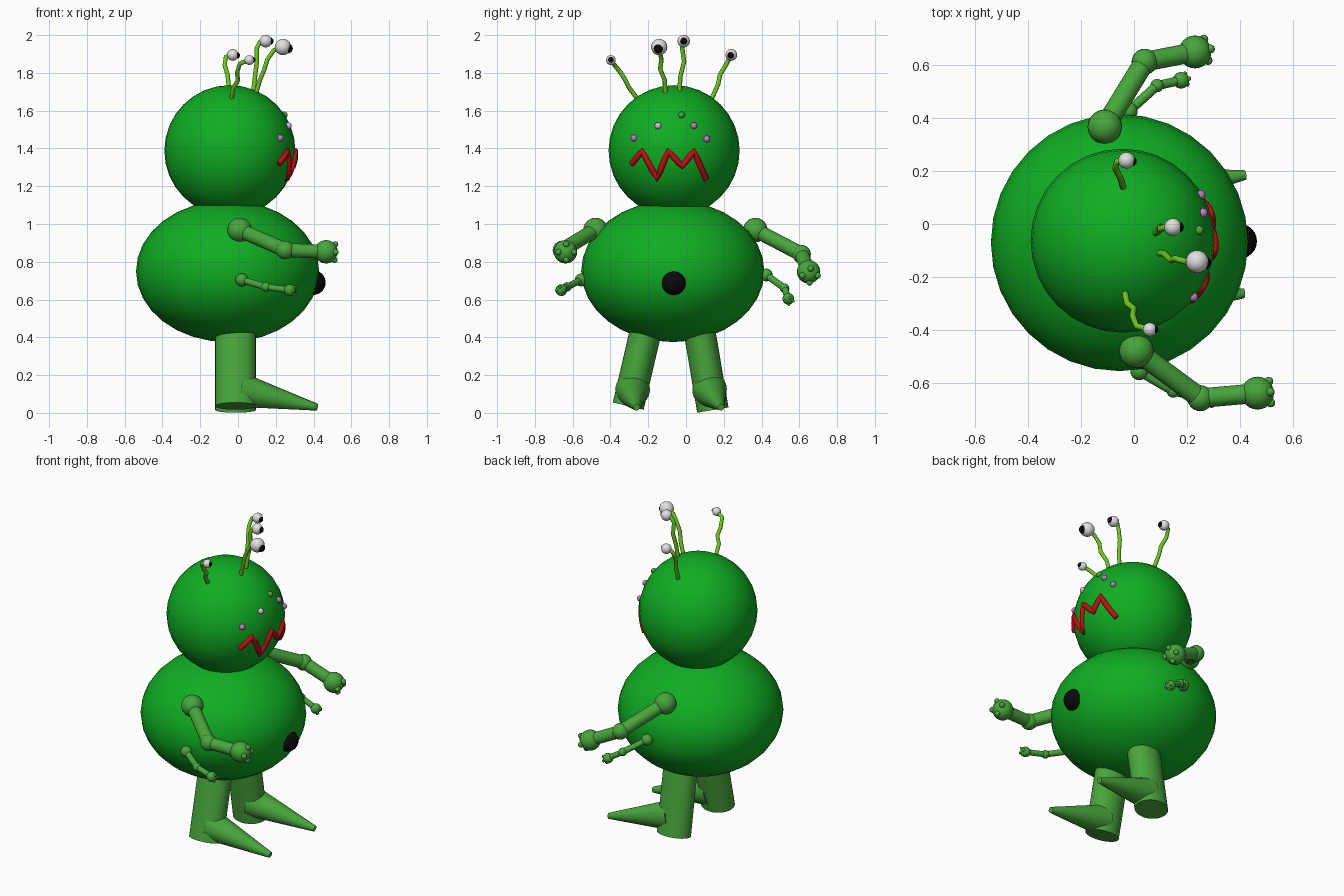
import bpy, bmesh, math
from mathutils import Vector, Matrix

if "Cube" in bpy.data.objects:
    bpy.data.objects.remove(bpy.data.objects["Cube"])


def mat(name, r, g, b):
    m = bpy.data.materials.new(name)
    m.diffuse_color = (r, g, b, 1)
    m.use_nodes = True
    m.node_tree.nodes["Principled BSDF"].inputs["Base Color"].default_value = m.diffuse_color
    return m


BODY = mat("bright green", 0.005, 0.42, 0.017)
LIMB = mat("leaf green", 0.065, 0.38, 0.045)
LIME = mat("lime", 0.16, 0.58, 0.015)
RED = mat("red", 0.58, 0.004, 0.006)
PINK = mat("pink", 0.55, 0.2, 0.55)
PALE = mat("pale pink", 0.72, 0.5, 0.7)
WHITE = mat("white", 0.75, 0.75, 0.75)
BLACK = mat("black", 0.003, 0.003, 0.003)

HEAD_C, HEAD_R = Vector((-0.043, -0.063, 1.388)), 0.347


def finish(bm, name, m):
    me = bpy.data.meshes.new(name)
    bm.to_mesh(me)
    bm.free()
    ob = bpy.data.objects.new(name, me)
    bpy.context.collection.objects.link(ob)
    me.materials.append(m)
    bpy.ops.object.select_all(action='DESELECT')
    ob.select_set(True)
    bpy.context.view_layer.objects.active = ob
    bpy.ops.object.shade_smooth_by_angle(angle=math.radians(40))
    return ob


def ball(name, c, r, m, seg=24):
    """UV sphere; r is a radius or three half-sizes."""
    r = r if isinstance(r, tuple) else (r, r, r)
    bm = bmesh.new()
    bmesh.ops.create_uvsphere(bm, u_segments=seg, v_segments=seg // 2, radius=1,
                              matrix=Matrix.Translation(c) @ Matrix.Diagonal((*r, 1)))
    return finish(bm, name, m)


def rod(name, a, b, r1, r2, m, xscale=1):
    """Cylinder or cone from a to b."""
    a, b = Vector(a), Vector(b)
    rot = Vector((0, 0, 1)).rotation_difference(b - a).to_matrix().to_4x4()
    bm = bmesh.new()
    bmesh.ops.create_cone(bm, cap_ends=True, segments=32, radius1=r1, radius2=r2,
                          depth=(b - a).length,
                          matrix=Matrix.Translation((a + b) / 2) @ rot
                          @ Matrix.Diagonal((xscale, 1, 1, 1)))
    return finish(bm, name, m)


def tube(name, pts, r, m):
    cu = bpy.data.curves.new(name, 'CURVE')
    cu.dimensions = '3D'
    cu.bevel_depth = r
    cu.bevel_resolution = 3
    cu.use_fill_caps = True
    sp = cu.splines.new('POLY')
    sp.points.add(len(pts) - 1)
    for p, q in zip(sp.points, pts):
        p.co = (*q, 1)
    cu.materials.append(m)
    ob = bpy.data.objects.new(name, cu)
    bpy.context.collection.objects.link(ob)


def on_face(y, z):
    """Point on the +x side of the head."""
    dy, dz = y - HEAD_C.y, z - HEAD_C.z
    return Vector((HEAD_C.x + math.sqrt(HEAD_R ** 2 - dy * dy - dz * dz), y, z))


# Trunk, head, belly button
ball("body", (-0.055, -0.07, 0.75), (0.485, 0.485, 0.375), BODY, 32)
ball("head", HEAD_C, HEAD_R, BODY, 32)
ball("belly_button", (0.398, -0.065, 0.69), 0.066, BLACK)

# Legs and pointed feet: bottom, top, foot heel, foot toe
LEGS = [((-0.013, -0.306, 0.036), (-0.013, -0.186, 0.55),
         (0.01, -0.283, 0.122), (0.415, -0.262, 0.03)),
        ((-0.013, 0.142, 0.015), (-0.013, 0.052, 0.55),
         (0.01, 0.125, 0.122), (0.42, 0.185, 0.03))]
for i, (bottom, top, heel, toe) in enumerate(LEGS, 1):
    rod(f"leg_{i}", bottom, top, 0.084, 0.084, LIMB, 1.28)
    rod(f"foot_{i}", heel, toe, 0.092, 0.018, LIMB)

# Arms: shoulder, elbow, hand, then radii of shoulder, elbow, hand, tube, finger
BIG = (0.065, 0.049, 0.062, 0.039, 0.017)
SMALL = (0.034, 0.025, 0.031, 0.018, 0.009)
ARMS = [("big_arm_1", (0.009, -0.479, 0.968), (0.25, -0.657, 0.862), (0.466, -0.638, 0.853), BIG),
        ("big_arm_2", (-0.11, 0.367, 0.968), (0.04, 0.612, 0.84), (0.23, 0.649, 0.747), BIG),
        ("small_arm_1", (0.02, -0.555, 0.704), (0.148, -0.63, 0.667), (0.275, -0.66, 0.65), SMALL),
        ("small_arm_2", (-0.02, 0.425, 0.73), (0.087, 0.522, 0.66), (0.177, 0.542, 0.604), SMALL)]
for name, s, e, h, (rs, re, rh, rt, rf) in ARMS:
    ball(name + "_shoulder", s, rs, LIMB)
    ball(name + "_elbow", e, re, LIMB)
    ball(name + "_hand", h, rh, LIMB)
    rod(name + "_upper", s, e, rt, rt, LIMB)
    rod(name + "_fore", e, h, rt * 0.95, rt * 0.95, LIMB)
    d = (Vector(h) - Vector(e)).normalized()
    u = d.cross(Vector((0, 0, 1))).normalized()
    v = d.cross(u)
    for k in range(4):
        a = math.pi / 2 * k
        off = d * 0.75 + (u * math.cos(a) + v * math.sin(a)) * 0.66
        ball(f"{name}_finger_{k + 1}", Vector(h) + off * rh, rf, LIMB, 12)

# Eye stalks: wobbly path ending at the eye, eye radius, pupil direction
STALKS = [
    ([(-0.035, -0.255, 1.66), (-0.025, -0.3, 1.72), (0, -0.32, 1.76),
      (-0.005, -0.345, 1.80), (0.01, -0.385, 1.85), (0.06, -0.398, 1.868)], 0.026, (1, 0, 0.1)),
    ([(0.095, -0.11, 1.69), (0.115, -0.112, 1.76), (0.14, -0.137, 1.82),
      (0.155, -0.13, 1.87), (0.19, -0.14, 1.92), (0.238, -0.142, 1.937)], 0.043, (1, -0.15, -0.3)),
    ([(0.08, -0.035, 1.69), (0.09, -0.03, 1.78), (0.1, -0.01, 1.86),
      (0.1, -0.02, 1.93), (0.115, -0.012, 1.962), (0.147, -0.012, 1.968)], 0.033, (1, 0, 0)),
    ([(-0.04, 0.135, 1.66), (-0.05, 0.17, 1.74), (-0.055, 0.18, 1.79),
      (-0.07, 0.21, 1.84), (-0.065, 0.235, 1.885), (-0.028, 0.24, 1.895)], 0.031, (1, -0.15, -0.1))]
for i, (path, r, d) in enumerate(STALKS, 1):
    tube(f"eye_stalk_{i}", path, 0.012, LIME)
    ball(f"eye_{i}", path[-1], r, WHITE)
    ball(f"pupil_{i}", Vector(path[-1]) + Vector(d).normalized() * r * 0.65, r * 0.6, BLACK, 16)

# Spots above the mouth
SPOTS = [(-0.275, 1.455, PINK), (-0.148, 1.52, PALE), (-0.024, 1.577, LIMB),
         (0.042, 1.52, PINK), (0.11, 1.45, PINK)]
for i, (y, z, m) in enumerate(SPOTS, 1):
    ball(f"spot_{i}", on_face(y, z), 0.018, m, 16)

# Zigzag mouth laid on the head surface
ZIG = [(-0.287, 1.318), (-0.232, 1.386), (-0.153, 1.24), (-0.095, 1.386),
       (-0.02, 1.305), (0.042, 1.386), (0.106, 1.238)]
mouth = []
for (y0, z0), (y1, z1) in zip(ZIG, ZIG[1:]):
    mouth += [on_face(y0 + (y1 - y0) * t / 4, z0 + (z1 - z0) * t / 4) for t in range(4)]
mouth.append(on_face(*ZIG[-1]))
tube("mouth", mouth, 0.016, RED)
